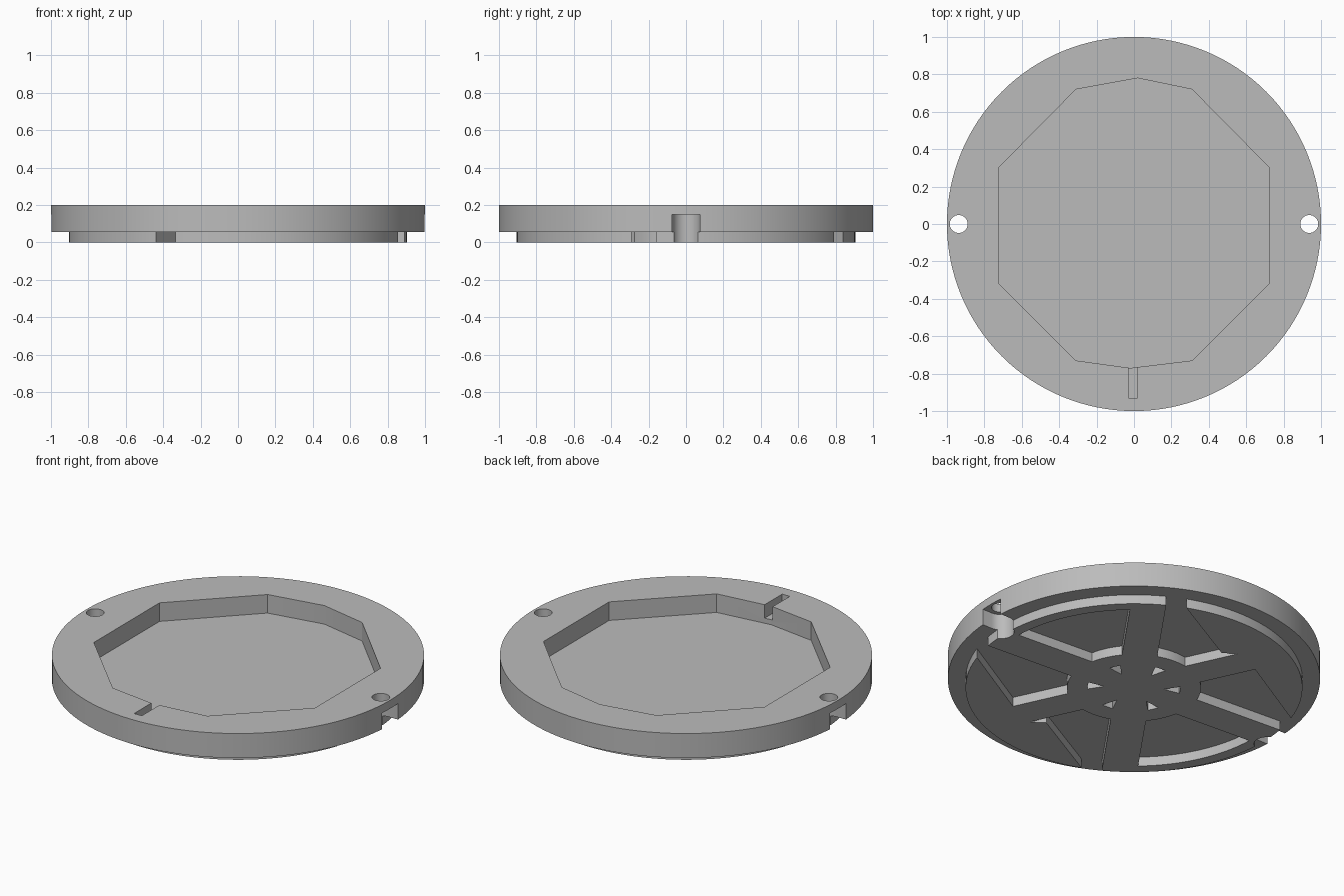
import bpy, bmesh, math
from math import sin, cos, asin, radians, pi

if "Cube" in bpy.data.objects:
    bpy.data.objects.remove(bpy.data.objects["Cube"])

grey = bpy.data.materials.new("grey")
grey.diffuse_color = (0.5, 0.5, 0.5, 1)
grey.use_nodes = True
grey.node_tree.nodes["Principled BSDF"].inputs["Base Color"].default_value = grey.diffuse_color


def circle(r, n, cx=0.0):
    return [(cx + r * cos(2 * pi * i / n), r * sin(2 * pi * i / n)) for i in range(n)]


def prism(name, pts, z0, z1):
    """Closed upright prism from a 2D outline."""
    bm = bmesh.new()
    face = bm.faces.new([bm.verts.new((x, y, z0)) for x, y in pts])
    ext = bmesh.ops.extrude_face_region(bm, geom=[face])
    top = [v for v in ext["geom"] if isinstance(v, bmesh.types.BMVert)]
    bmesh.ops.translate(bm, vec=(0, 0, z1 - z0), verts=top)
    bmesh.ops.recalc_face_normals(bm, faces=bm.faces)
    me = bpy.data.meshes.new(name)
    bm.to_mesh(me)
    bm.free()
    ob = bpy.data.objects.new(name, me)
    bpy.context.collection.objects.link(ob)
    me.materials.append(grey)
    return ob


def apply_bool(ob, cutter, op="DIFFERENCE"):
    mod = ob.modifiers.new("cut", "BOOLEAN")
    mod.operation, mod.object, mod.solver = op, cutter, "EXACT"
    bpy.context.view_layer.objects.active = ob
    bpy.ops.object.modifier_apply(modifier=mod.name)
    bpy.data.objects.remove(cutter, do_unlink=True)


STEP = 0.055       # height of the underside relief
RIB = 0.095        # half width of a rib

# Main disc
disc = prism("disc", circle(1.0, 128), 0, 0.2)

# Stepped rim around the underside
rim = prism("rim_cutter", circle(1.2, 64), -0.1, STEP)
apply_bool(rim, prism("rim_core", circle(0.905, 128), -0.2, 0.3))
apply_bool(disc, rim)

# Ten-sided tray with a slot in its front edge
tray = [(0.02, .78), (-.31, .72), (-.725, .3), (-.725, -.315), (-.31, -.73),
        (-.02, -.77), (.31, -.73), (.725, -.315), (.725, .3), (.31, .72)]
apply_bool(disc, prism("tray_cutter", tray, 0.09, 0.3))
slot = [(-.03, -.93), (.02, -.93), (.02, -.74), (-.03, -.74)]
apply_bool(disc, prism("slot_cutter", slot, 0.12, 0.3))


# Underside pockets between the ribs
def rib_point(angle, side, r):
    a = radians(angle) + side * asin(RIB / r)
    return (r * cos(a), r * sin(a))


def arc(a1, a2, r, n):
    s, e = radians(a1) + asin(RIB / r), radians(a2) - asin(RIB / r)
    return [(r * cos(s + (e - s) * i / n), r * sin(s + (e - s) * i / n))
            for i in range(n + 1)]


def hub_arc(a1, a2):
    return arc(a1, a2, 0.36, 8)[::-1]


pockets = [
    # closed sector
    arc(-4, 55, 0.84, 20) + hub_arc(-4, 55),
    # sector cut by a chord and open at its first end
    [rib_point(55, 1, 0.95), (.38, .87), (.32, .83), (-.12, .59),
     rib_point(115, -1, 0.67)] + hub_arc(55, 115),
    # sector cut by a chord and open at its last end
    [rib_point(115, 1, 0.68), (-.86, .29), (-.91, .26),
     rib_point(176, -1, 0.95)] + hub_arc(115, 176),
]
# Small pockets inside the hub
for a1, a2 in ((-4, 55), (55, 115), (115, 176)):
    pockets.append(arc(a1, a2, 0.25, 6) + [rib_point((a1 + a2) / 2, 0, 0.16)])

for pts in pockets:
    for s in (1, -1):
        cut = prism("pocket_cutter", [(s * x, s * y) for x, y in pts], -0.1, STEP)
        apply_bool(disc, cut)

# Screw holes with wider notches open to the side
for s in (1, -1):
    apply_bool(disc, prism("hole_cutter", circle(0.048, 32, s * 0.937), -0.1, 0.3))
    half = [(s * (0.937 - 0.074 * cos(t)), 0.074 * sin(t))
            for t in [-pi / 2 + pi * i / 16 for i in range(17)]]
    notch = half + [(s * 1.1, 0.074), (s * 1.1, -0.074)]
    apply_bool(disc, prism("notch_cutter", notch, -0.1, 0.15))

bpy.ops.object.select_all(action="DESELECT")
disc.select_set(True)
bpy.context.view_layer.objects.active = disc
bpy.ops.object.shade_smooth_by_angle(angle=radians(25))
